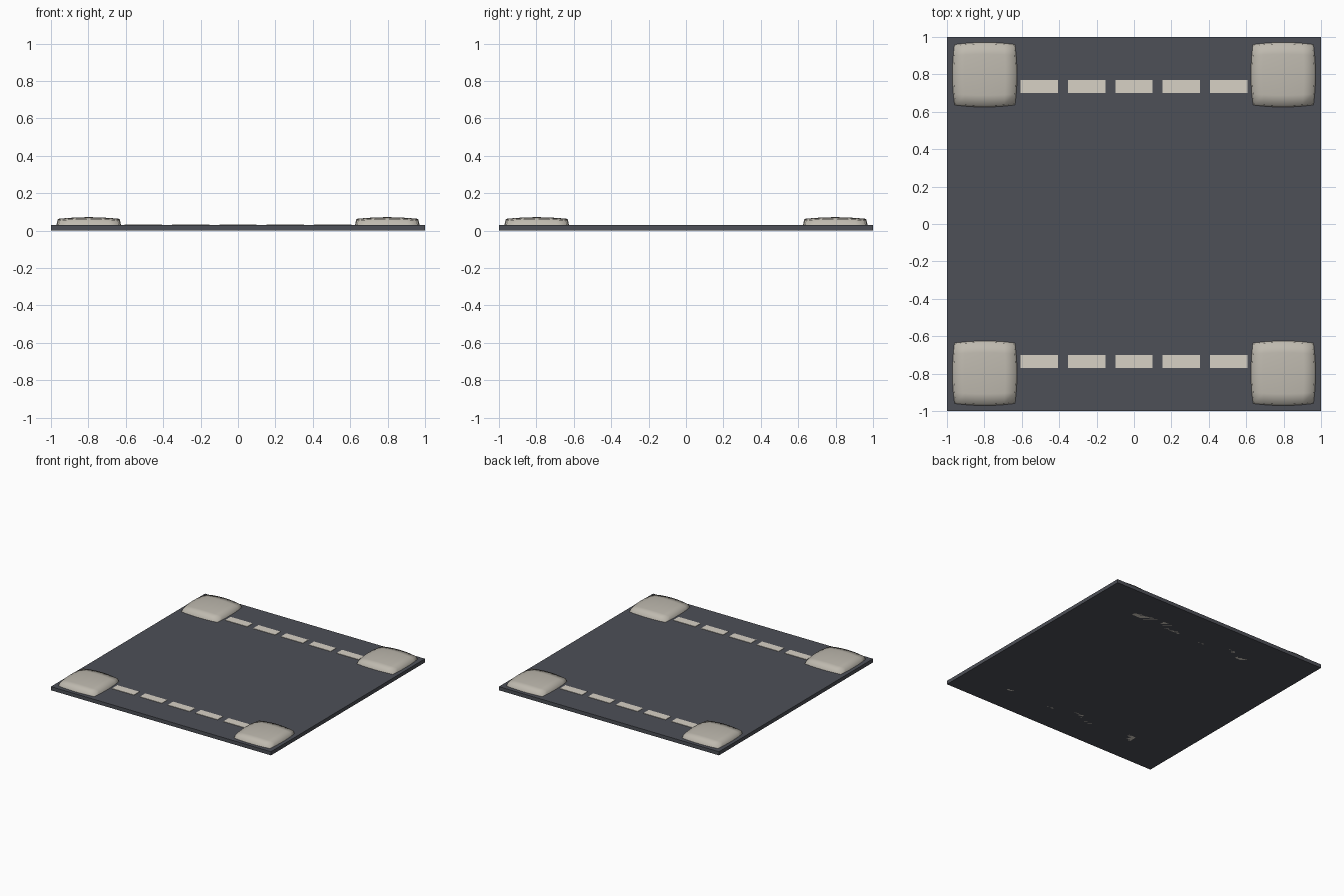
import bpy, bmesh
from mathutils import Vector

if "Cube" in bpy.data.objects:
    bpy.data.objects.remove(bpy.data.objects["Cube"])


def material(name, rgb):
    m = bpy.data.materials.new(name)
    m.diffuse_color = (*rgb, 1)
    m.use_nodes = True
    m.node_tree.nodes["Principled BSDF"].inputs["Base Color"].default_value = m.diffuse_color
    return m


asphalt = material("asphalt", (0.075, 0.08, 0.095))
paint = material("paint", (0.68, 0.64, 0.56))
stone = material("stone", (0.52, 0.49, 0.43))


def box(name, x, y, z0, z1, sx, sy, mat):
    bpy.ops.mesh.primitive_cube_add(size=1, location=(x, y, (z0 + z1) / 2))
    o = bpy.context.object
    o.name = name
    o.scale = (sx, sy, z1 - z0)
    bpy.ops.object.transform_apply(location=False, rotation=False, scale=True)
    o.data.materials.append(mat)


def corner_mound(name, x, y, segs=6):
    # low pillow: shallow domed top with bulging sides, sunk into the slab
    bm = bmesh.new()
    bmesh.ops.create_grid(bm, x_segments=segs, y_segments=segs, size=1)
    rim = [e for e in bm.edges if e.is_boundary]
    new = bmesh.ops.extrude_edge_only(bm, edges=rim)["geom"]
    skirt = {g for g in new if isinstance(g, bmesh.types.BMVert)}
    for v in bm.verts:
        u, w = v.co.x, v.co.y
        half = 0.175 if v in skirt else 0.165
        z = 0.02 if v in skirt else 0.072 - 0.009 * (u * u + w * w)
        v.co = Vector((half * u * (1 - 0.06 * w * w),
                       half * w * (1 - 0.06 * u * u), z))
    # close the hidden underside
    bmesh.ops.holes_fill(bm, edges=[e for e in bm.edges if e.is_boundary], sides=0)
    bmesh.ops.recalc_face_normals(bm, faces=bm.faces)
    for f in bm.faces:
        f.smooth = len(f.verts) == 4
    me = bpy.data.meshes.new(name)
    bm.to_mesh(me)
    bm.free()
    me.materials.append(stone)
    o = bpy.data.objects.new(name, me)
    o.location = (x, y, 0)
    bpy.context.collection.objects.link(o)


# Road slab
box("road_slab", 0, 0, 0, 0.03, 2, 2, asphalt)

# Dashed lines along both edges and a mound in every corner
for sy, side in ((-1, "front"), (1, "back")):
    for i in range(-2, 3):
        box(f"lane_dash_{side}_{i + 3}", i * 0.253, sy * 0.735, 0, 0.033,
            0.2, 0.07, paint)
    for sx, hand in ((-1, "left"), (1, "right")):
        corner_mound(f"corner_mound_{side}_{hand}", sx * 0.798, sy * 0.798)
